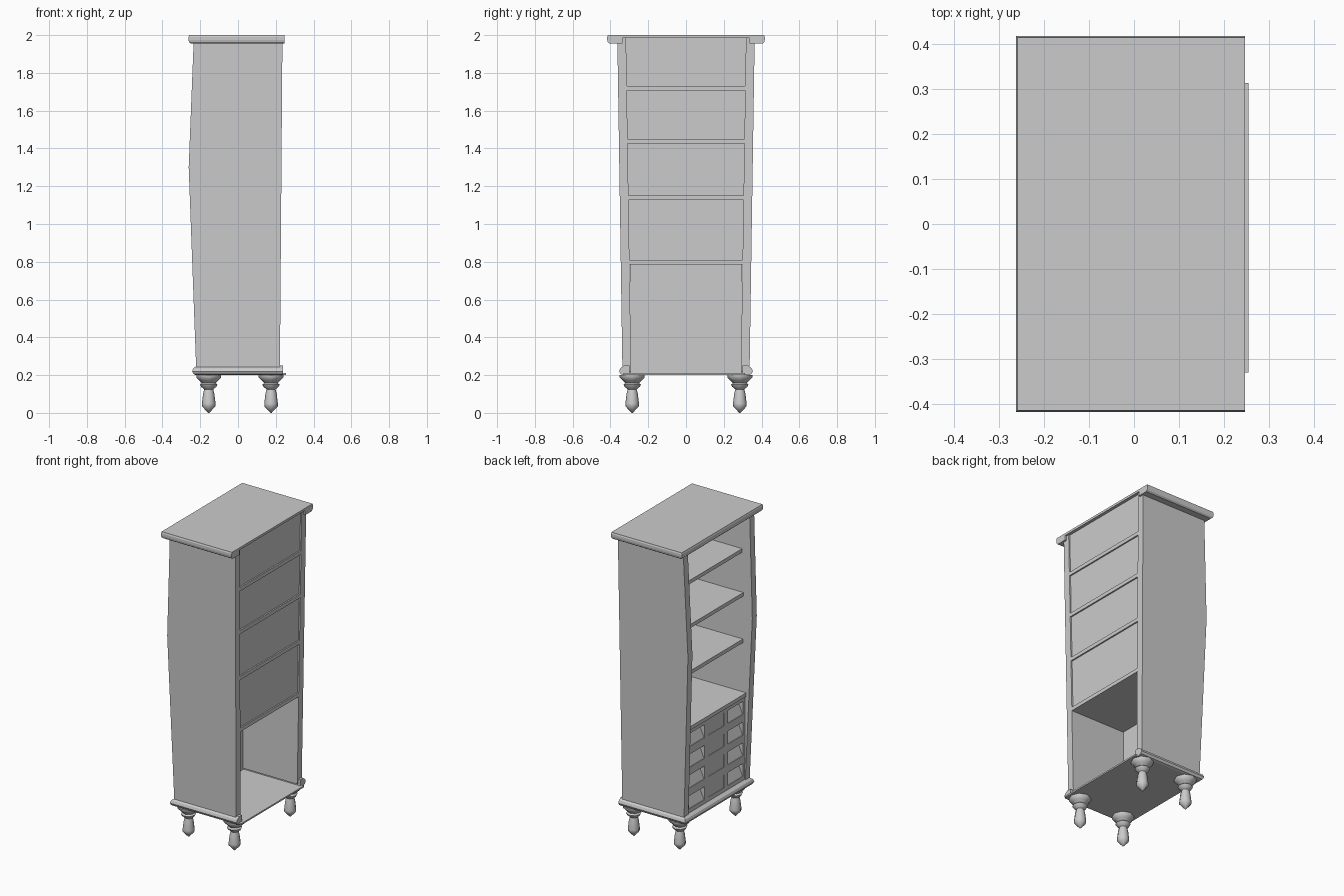
import bpy, bmesh, math

if "Cube" in bpy.data.objects:
    bpy.data.objects.remove(bpy.data.objects["Cube"])


def make(name, verts, faces):
    me = bpy.data.meshes.new(name)
    me.from_pydata(verts, [], faces)
    bm = bmesh.new()
    bm.from_mesh(me)
    bmesh.ops.recalc_face_normals(bm, faces=bm.faces)
    bm.to_mesh(me)
    bm.free()
    ob = bpy.data.objects.new(name, me)
    bpy.context.collection.objects.link(ob)
    return ob


def loft(name, rings, cap=True):
    """Skin a list of equal-length closed rings."""
    n = len(rings[0])
    verts = [v for r in rings for v in r]
    faces = [(i * n + j, i * n + (j + 1) % n, (i + 1) * n + (j + 1) % n, (i + 1) * n + j)
             for i in range(len(rings) - 1) for j in range(n)]
    if cap:
        faces += [tuple(range(n)), tuple(range((len(rings) - 1) * n, len(rings) * n))]
    return make(name, verts, faces)


def box(name, x0, x1, y0, y1, z0, z1):
    ring = lambda z: [(x0, y0, z), (x1, y0, z), (x1, y1, z), (x0, y1, z)]
    return loft(name, [ring(z0), ring(z1)])


def half(z):
    """Outer half width of the tapered carcass at height z."""
    return 0.337 + (z - 0.25) / 1.7 * 0.026


def front_x(z):
    """Bowed front edge."""
    if z < 1.3:
        return -0.222 - 0.039 * (z - 0.25) / 1.05
    return -0.261 + 0.026 * (z - 1.3) / 0.66


def back_x(z):
    return 0.222 + 0.013 * (z - 0.25) / 1.7


# Tapered side panels with a kinked front edge
T = 0.046
for s, side in ((-1, "left"), (1, "right")):
    rings = []
    for z in (0.22, 1.3, 1.985):
        o, i = s * half(z), s * (half(z) - T)
        rings.append([(front_x(z), o, z), (back_x(z), o, z), (back_x(z), i, z), (front_x(z), i, z)])
    loft(side + "_side_panel", rings)


# Mouldings run round the front and both sides, open at the back
def moulding(name, profile, xf, xb, hy):
    """profile: (inset from outer edge, z) points."""
    rings = [[(xb, -hy + d, z) for d, z in profile],
             [(xf + d, -hy + d, z) for d, z in profile],
             [(xf + d, hy - d, z) for d, z in profile],
             [(xb, hy - d, z) for d, z in profile]]
    return loft(name, rings)


moulding("cornice_moulding",
         [(0.012, 1.955), (0.003, 1.963), (0, 1.975), (0, 1.99), (0.003, 1.998),
          (0.08, 1.998), (0.08, 1.955)], -0.262, 0.246, 0.417)
moulding("base_moulding",
         [(0.022, 0.2), (0.008, 0.205), (0.0, 0.22), (0.006, 0.236), (0.025, 0.25),
          (0.055, 0.25), (0.055, 0.2)], -0.243, 0.238, 0.354)
box("top_board", -0.259, 0.246, -0.414, 0.414, 1.985, 2.0)
box("bottom_board", -0.2, 0.254, -0.33, 0.313, 0.2, 0.21)

# Shelves, slightly proud of the upper back panel; the lowest covers the drawers
for i, z in enumerate((0.81, 1.15, 1.45, 1.73)):
    w = half(z) - T
    inset = 0.02 if i == 0 else 0.06
    box("shelf_%d" % i, front_x(z) + inset, back_x(z), -w, w, z - 0.024, z)

# Thin back panel behind the open shelves
rings = []
for z in (0.79, 1.985):
    w = half(z) - T
    x = back_x(z) - 0.015
    rings.append([(x, -w, z), (x + 0.006, -w, z), (x + 0.006, w, z), (x, w, z)])
loft("back_panel", rings)

# Drawer fronts: thin backing, face frame, middle panels and sloped recesses
W, Z0, Z1 = 0.297, 0.25, 0.787
FX, BX = -0.217, -0.175
box("drawer_backing", BX, BX + 0.006, -W, W, 0.21, Z1)
pitch = (Z1 - Z0) / 4
for r in range(5):
    z = Z0 + r * pitch
    box("drawer_rail_%d" % r, FX, BX, -W, W, max(z - 0.025, 0.21), min(z + 0.025, Z1))
for c in range(4):
    y = -W + c * 2 * W / 3
    box("drawer_stile_%d" % c, FX, BX, max(y - 0.02, -W), min(y + 0.02, W), 0.21, Z1)
for r in range(4):
    a, b = Z0 + r * pitch + 0.025, Z0 + (r + 1) * pitch - 0.025
    box("drawer_middle_%d" % r, FX + 0.004, BX, -W / 3, W / 3, a, b)
    for s in (-1, 1):
        y0, y1 = sorted((s * W / 3, s * W))
        prof = [(FX + 0.005, a), (BX, a), (BX, b)]
        loft("drawer_recess_%d" % r, [[(x, y, z) for x, z in prof] for y in (y0, y1)])

# Turned feet
PROFILE = [(0.003, 0.0), (0.036, 0.035), (0.036, 0.05), (0.033, 0.075), (0.03, 0.1),
           (0.024, 0.125), (0.04, 0.138), (0.046, 0.15), (0.036, 0.158),
           (0.05, 0.172), (0.066, 0.188), (0.066, 0.2)]
N = 8
for x in (-0.155, 0.175):
    for y in (-0.285, 0.285):
        rings = [[(x + r * math.cos(2 * math.pi * k / N), y + r * math.sin(2 * math.pi * k / N), z)
                  for k in range(N)] for r, z in PROFILE]
        ob = loft("turned_foot", rings)
        bpy.ops.object.select_all(action='DESELECT')
        ob.select_set(True)
        bpy.context.view_layer.objects.active = ob
        bpy.ops.object.shade_smooth_by_angle(angle=math.radians(50))
